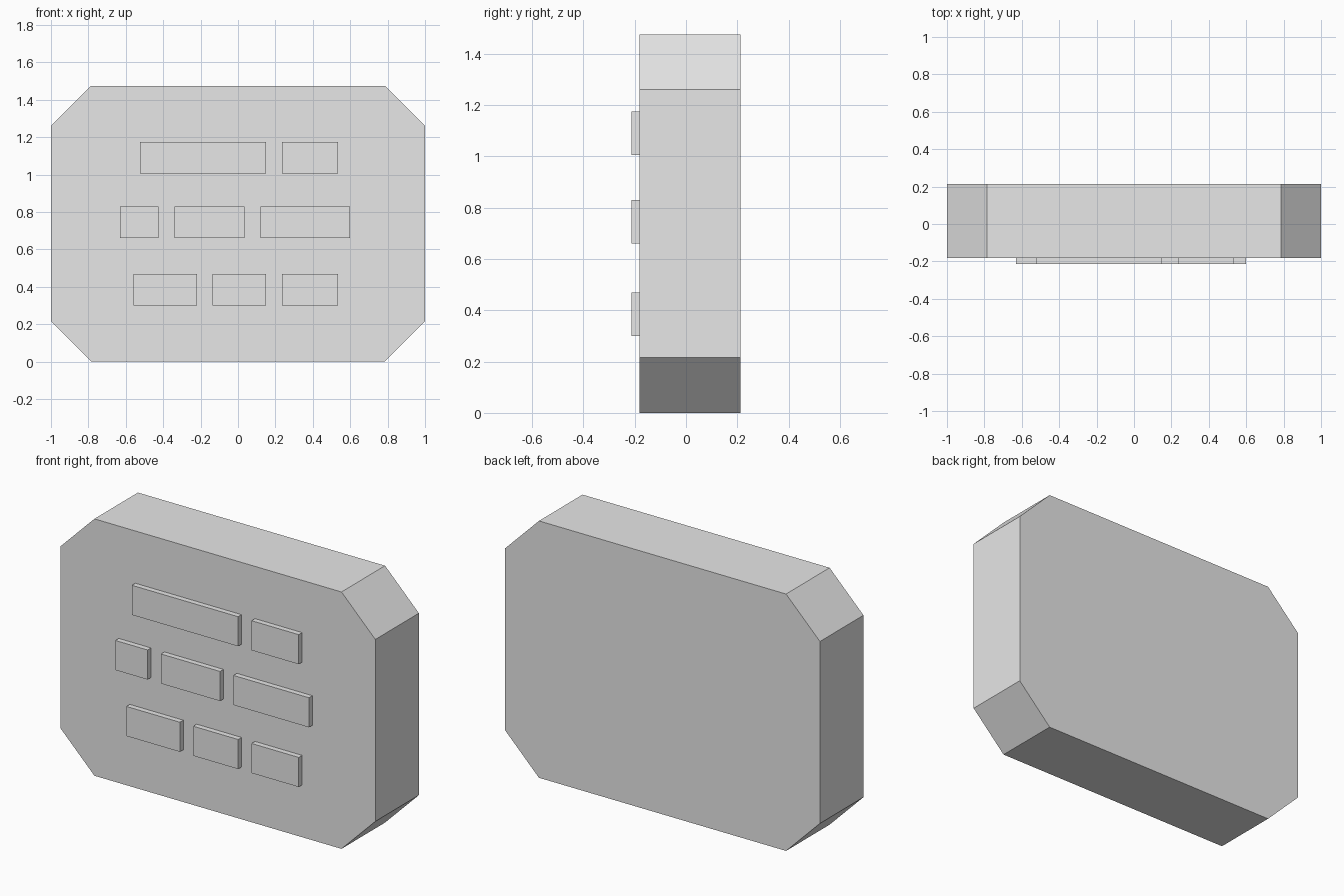
import bpy
import bmesh

cube = bpy.data.objects.get("Cube")
if cube:
    bpy.data.objects.remove(cube, do_unlink=True)

# Single plain grey
grey = bpy.data.materials.new("plain_grey")
grey.use_nodes = True
colour = (0.8, 0.8, 0.8, 1)
grey.diffuse_color = colour
grey.node_tree.nodes["Principled BSDF"].inputs["Base Color"].default_value = colour

FRONT, BACK, PLATE_FRONT = -0.182, 0.213, -0.213
HEIGHT, CUT = 1.475, 0.215


def extrude_profile(name, outline, y_front, y_back):
    """Solid made by extruding an x-z outline along y."""
    bm = bmesh.new()
    face = bm.faces.new([bm.verts.new((x, y_front, z)) for x, z in outline])
    result = bmesh.ops.extrude_face_region(bm, geom=[face], use_keep_orig=True)
    for item in result["geom"]:
        if isinstance(item, bmesh.types.BMVert):
            item.co.y = y_back
    bmesh.ops.recalc_face_normals(bm, faces=bm.faces)
    mesh = bpy.data.meshes.new(name)
    bm.to_mesh(mesh)
    bm.free()
    mesh.materials.append(grey)
    obj = bpy.data.objects.new(name, mesh)
    bpy.context.collection.objects.link(obj)
    return obj


# Slab with chamfered corners
side = 1 - CUT
extrude_profile("slab_body", [
    (-side, 0), (side, 0), (1, CUT), (1, HEIGHT - CUT),
    (side, HEIGHT), (-side, HEIGHT), (-1, HEIGHT - CUT), (-1, CUT),
], FRONT, BACK)

# Rows of raised blocks: (bottom, top, x spans)
rows = {
    "upper": (1.005, 1.175, [(-0.525, 0.15), (0.235, 0.535)]),
    "middle": (0.66, 0.83, [(-0.63, -0.425), (-0.34, 0.035), (0.12, 0.60)]),
    "lower": (0.30, 0.47, [(-0.56, -0.22), (-0.135, 0.15), (0.235, 0.535)]),
}
for row, (low, high, spans) in rows.items():
    for i, (a, b) in enumerate(spans, 1):
        extrude_profile(f"{row}_raised_block_{i}",
                        [(a, low), (b, low), (b, high), (a, high)],
                        PLATE_FRONT, FRONT)
